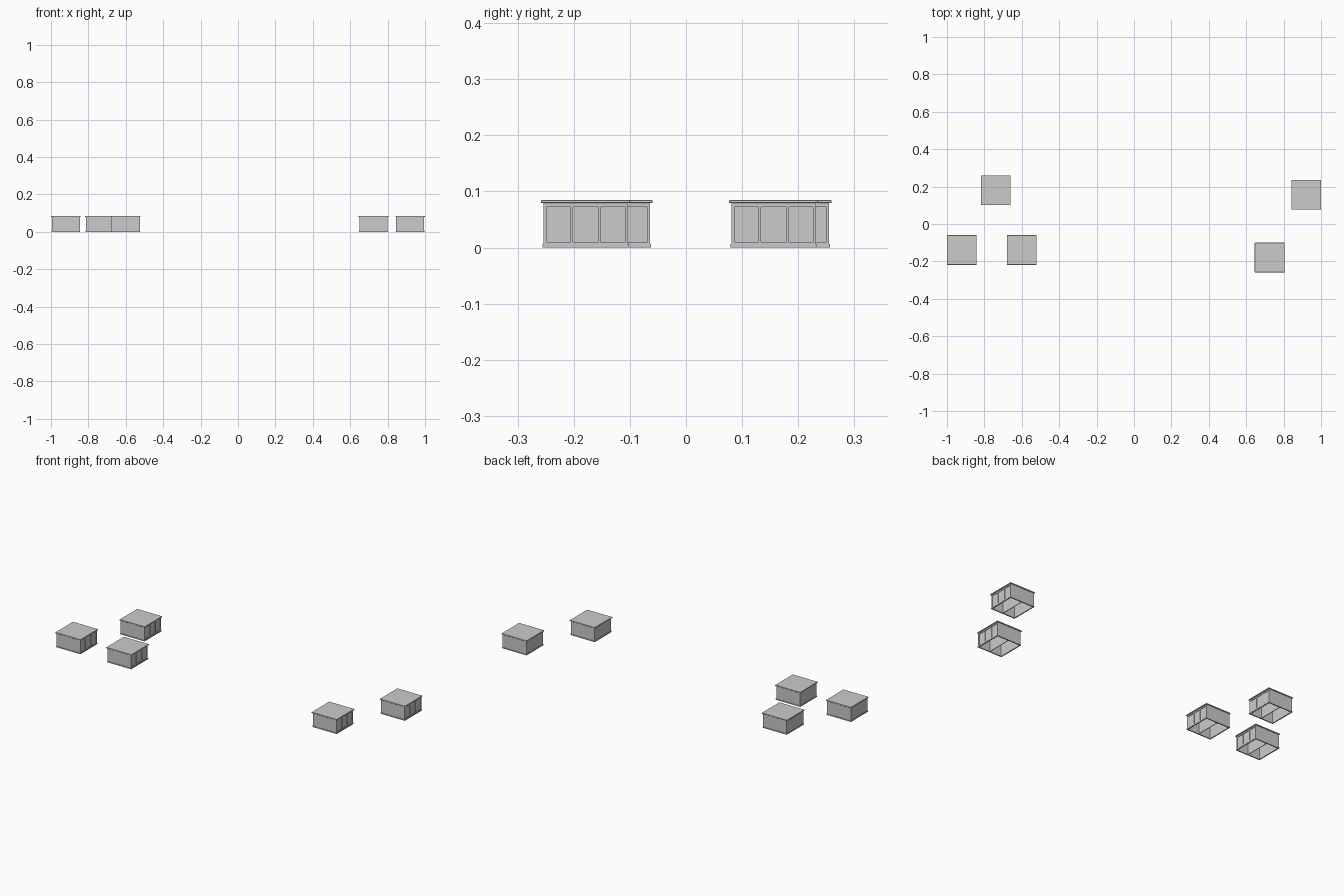
import bpy, bmesh

if "Cube" in bpy.data.objects:
    bpy.data.objects.remove(bpy.data.objects["Cube"])

W = 0.150      # outer wall width
T = 0.004      # wall thickness
H = 0.079      # wall height


def add_box(bm, x0, x1, y0, y1, z0, z1):
    verts = bmesh.ops.create_cube(bm, size=1)['verts']
    bmesh.ops.scale(bm, vec=(x1 - x0, y1 - y0, z1 - z0), verts=verts)
    bmesh.ops.translate(bm, vec=((x0 + x1) / 2, (y0 + y1) / 2, (z0 + z1) / 2), verts=verts)


def make_mesh(name, boxes, bevel=0.0):
    bm = bmesh.new()
    for b in boxes:
        add_box(bm, *b)
    if bevel:
        bmesh.ops.bevel(bm, geom=bm.edges[:], offset=bevel, segments=1, affect='EDGES')
    me = bpy.data.meshes.new(name)
    bm.to_mesh(me)
    bm.free()
    return me


h = W / 2
i = h - T

# three closed walls
walls = make_mesh("walls", [
    (-h, h, -h, -i, 0, H),
    (-h, h, i, h, 0, H),
    (-h, -i, -i, i, 0, H)])

# overhanging flat roof
roof = make_mesh("roof", [(-0.0795, 0.0795, -0.0795, 0.0795, H, 0.0845)], bevel=0.001)

# low plinth strip round the foot of the walls
p = h + 0.002
plinth = make_mesh("plinth", [
    (-p, p, -p, -i, 0, 0.006), (-p, p, i, p, 0, 0.006),
    (-p, -i, -i, i, 0, 0.006), (i, p, -i, i, 0, 0.006)])

# panelled side: frame with posts, and three set-back panels
posts = [-h + 0.003, -0.0247, 0.0247, h - 0.003]
frame_boxes = [(i, h, -i, i, 0.072, H), (i, h, -i, i, 0.006, 0.010)]
frame_boxes += [(i, h, y - 0.002, y + 0.002, 0.010, 0.072) for y in posts]
frame = make_mesh("panel_frame", frame_boxes)
panels = make_mesh("side_panels", [
    (i - 0.001, i + 0.001, a + 0.002, b - 0.002, 0.010, 0.072)
    for a, b in zip(posts, posts[1:])])

# inner partition
partition = make_mesh("inner_partition", [(-0.0015, 0.0015, -i, i, 0.002, H)])

# five identical units: three on the left, two on the right
centres = [(-0.739, 0.180), (-0.9205, -0.139), (-0.600, -0.139),
           (0.725, -0.179), (0.9205, 0.156)]
for n, (x, y) in enumerate(centres, 1):
    for me in (walls, roof, plinth, frame, panels, partition):
        ob = bpy.data.objects.new(f"{me.name}_{n}", me)
        ob.location = (x, y, 0)
        bpy.context.collection.objects.link(ob)
